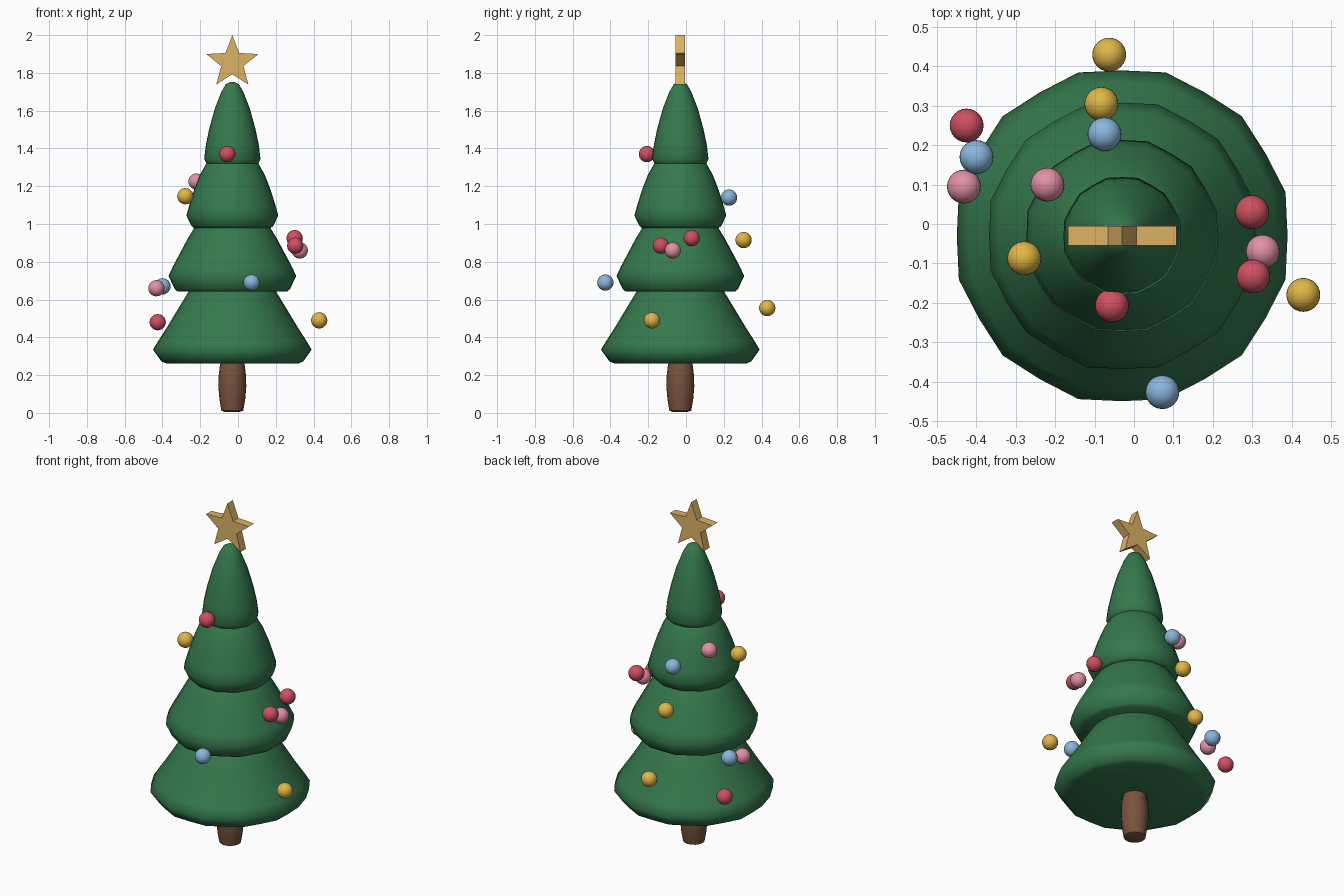
import bpy, bmesh
from math import pi, sin, cos, radians

if "Cube" in bpy.data.objects:
    bpy.data.objects.remove(bpy.data.objects["Cube"])

CX, CY = -0.03, -0.03  # tree axis


def material(name, rgb):
    m = bpy.data.materials.new(name)
    m.diffuse_color = (*rgb, 1)
    m.use_nodes = True
    m.node_tree.nodes["Principled BSDF"].inputs["Base Color"].default_value = m.diffuse_color
    return m


GREEN = material("green", (0.035, 0.19, 0.075))
BROWN = material("brown", (0.19, 0.085, 0.045))
GOLD = material("gold", (0.72, 0.45, 0.13))
BAUBLE = {
    "red": material("red", (0.62, 0.08, 0.12)),
    "yellow": material("yellow", (0.75, 0.47, 0.06)),
    "blue": material("blue", (0.25, 0.47, 0.72)),
    "pink": material("pink", (0.75, 0.28, 0.38)),
}


def finish(bm, name, mat, smooth=None):
    bmesh.ops.recalc_face_normals(bm, faces=bm.faces)
    me = bpy.data.meshes.new(name)
    bm.to_mesh(me)
    bm.free()
    me.materials.append(mat)
    ob = bpy.data.objects.new(name, me)
    bpy.context.collection.objects.link(ob)
    if smooth:
        bpy.ops.object.select_all(action='DESELECT')
        ob.select_set(True)
        bpy.context.view_layer.objects.active = ob
        bpy.ops.object.shade_smooth_by_angle(angle=radians(smooth))
    return ob


def lathe(name, profile, mat, sides, smooth, facet=0.0):
    """Closed turned body; profile rows are (radius, z), bottom to top.
    facet pushes out every second vertex to give a 12-sided rim."""
    bm = bmesh.new()
    rings = []
    for i, (r, z) in enumerate(profile):
        k = facet * max(0, 1 - i / (len(profile) - 1))
        ring = []
        for s in range(sides):
            a = 2 * pi * s / sides
            rr = r * (1 + k * (s % 2))
            ring.append(bm.verts.new((CX + rr * cos(a), CY + rr * sin(a), z)))
        rings.append(ring)
    for lo, hi in zip(rings, rings[1:]):
        for s in range(sides):
            t = (s + 1) % sides
            bm.faces.new((lo[s], lo[t], hi[t], hi[s]))
    bm.faces.new(rings[0][::-1])
    bm.faces.new(rings[-1])
    return finish(bm, name, mat, smooth)


# Trunk
lathe("trunk", [(0.035, 0.004), (0.058, 0.012), (0.068, 0.07), (0.074, 0.14),
                (0.072, 0.2), (0.066, 0.25), (0.058, 0.28)], BROWN, 16, 60)

# Foliage tiers
tiers = [
    [(0.35, 0.262), (0.375, 0.272), (0.42, 0.335), (0.39, 0.385), (0.345, 0.455),
     (0.285, 0.555), (0.23, 0.645), (0.15, 0.72), (0.02, 0.75)],
    [(0.29, 0.643), (0.305, 0.655), (0.338, 0.725), (0.315, 0.775), (0.275, 0.85),
     (0.235, 0.925), (0.195, 0.99), (0.13, 1.05), (0.02, 1.08)],
    [(0.205, 0.98), (0.217, 0.99), (0.243, 1.045), (0.228, 1.1), (0.203, 1.18),
     (0.172, 1.26), (0.135, 1.325), (0.09, 1.37), (0.02, 1.4)],
    [(0.132, 1.317), (0.138, 1.322), (0.149, 1.345), (0.14, 1.42), (0.122, 1.505),
     (0.093, 1.61), (0.058, 1.7), (0.035, 1.74), (0.012, 1.752)],
]
for i, prof in enumerate(tiers):
    lathe(f"foliage_tier_{i + 1}", prof, GREEN, 24, 70, 0.03)

# Star topper
bm = bmesh.new()
pts = []
for i in range(10):
    r = 0.145 if i % 2 == 0 else 0.062
    a = pi / 2 + i * pi / 5
    pts.append(bm.verts.new((CX + r * cos(a), CY - 0.025, 1.855 + r * sin(a))))
face = bm.faces.new(pts)
ext = bmesh.ops.extrude_face_region(bm, geom=[face])
bmesh.ops.translate(bm, vec=(0, 0.05, 0),
                    verts=[v for v in ext["geom"] if isinstance(v, bmesh.types.BMVert)])
finish(bm, "star_topper", GOLD)

# Baubles
baubles = [
    ("yellow", -0.063, 0.43, 0.555), ("yellow", -0.083, 0.305, 0.915),
    ("blue", -0.075, 0.228, 1.14), ("pink", -0.22, 0.10, 1.225),
    ("red", -0.425, 0.25, 0.48), ("blue", -0.40, 0.17, 0.67),
    ("pink", -0.432, 0.095, 0.66), ("red", 0.30, 0.03, 0.925),
    ("pink", 0.327, -0.07, 0.86), ("red", 0.303, -0.133, 0.885),
    ("yellow", 0.43, -0.18, 0.49), ("blue", 0.072, -0.427, 0.69),
    ("red", -0.056, -0.207, 1.37), ("yellow", -0.279, -0.087, 1.147),
]
for i, (col, x, y, z) in enumerate(baubles):
    bm = bmesh.new()
    bmesh.ops.create_uvsphere(bm, u_segments=24, v_segments=14, radius=0.043)
    bmesh.ops.translate(bm, vec=(x, y, z), verts=bm.verts)
    finish(bm, f"bauble_{col}_{i + 1}", BAUBLE[col], 60)
